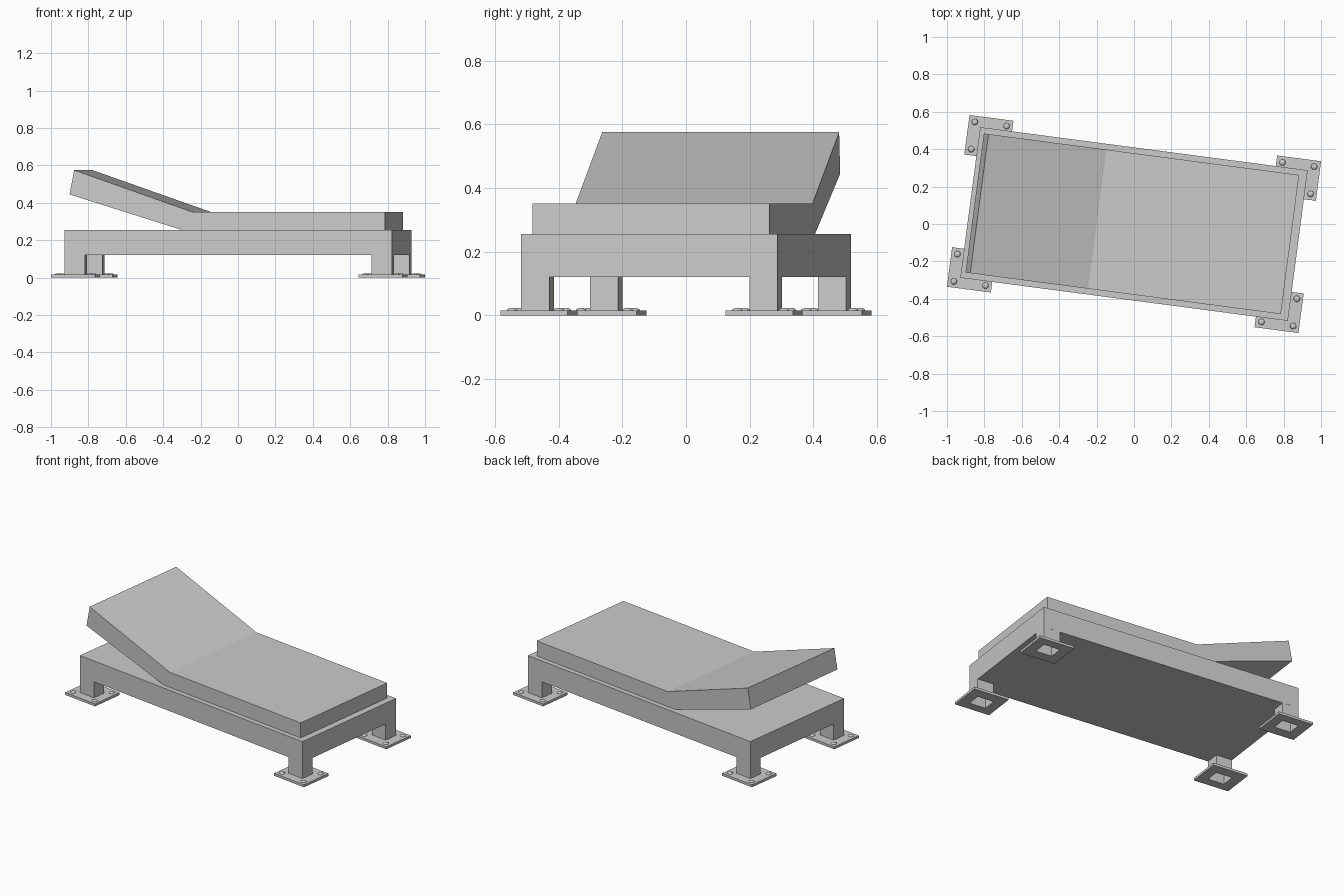
import bpy, bmesh, math
from mathutils import Matrix

if "Cube" in bpy.data.objects:
    bpy.data.objects.remove(bpy.data.objects["Cube"])

ROT = Matrix.Rotation(math.radians(-7.5), 4, 'Z')  # whole bed is turned slightly


def finish(bm, name):
    bmesh.ops.recalc_face_normals(bm, faces=bm.faces)
    me = bpy.data.meshes.new(name)
    bm.to_mesh(me)
    bm.free()
    ob = bpy.data.objects.new(name, me)
    bpy.context.collection.objects.link(ob)
    ob.matrix_world = ROT
    return ob


def ring(bm, cx, cy, hx, hy, z):
    return [bm.verts.new((cx + sx * hx, cy + sy * hy, z))
            for sx, sy in ((-1, -1), (1, -1), (1, 1), (-1, 1))]


def bridge(bm, a, b):
    for i in range(4):
        j = (i + 1) % 4
        bm.faces.new((a[i], a[j], b[j], b[i]))


# bed frame slab
bm = bmesh.new()
low, high = ring(bm, 0, 0, 0.883, 0.406, 0.12), ring(bm, 0, 0, 0.883, 0.406, 0.255)
bridge(bm, low, high)
bm.faces.new(low)
bm.faces.new(high)
finish(bm, "bed_frame")

# mattress with raised head end: side profile extruded across the width
profile = [(0.841, 0.255), (0.841, 0.352), (-0.198, 0.352),
           (-0.834, 0.575), (-0.859, 0.445), (-0.253, 0.255)]
bm = bmesh.new()
sides = [[bm.verts.new((x, y, z)) for x, z in profile] for y in (-0.375, 0.375)]
for s in sides:
    bm.faces.new(s)
for i in range(len(profile)):
    j = (i + 1) % len(profile)
    bm.faces.new((sides[0][i], sides[0][j], sides[1][j], sides[1][i]))
finish(bm, "mattress")

# corner legs: hollow post, drilled foot plate and four domed bolts
for xn, sx in (("left", -1), ("right", 1)):
    for yn, sy in (("front", -1), ("back", 1)):
        cx, cy = sx * 0.828, sy * 0.361
        bm = bmesh.new()
        hole_low = ring(bm, cx, cy, 0.055, 0.0445, 0)
        hole_top = ring(bm, cx, cy, 0.055, 0.0445, 0.016)
        post_top = ring(bm, cx, cy, 0.055, 0.0445, 0.12)
        px, py = sx * 0.8295, sy * 0.3565
        plate_low = ring(bm, px, py, 0.1185, 0.1065, 0)
        plate_top = ring(bm, px, py, 0.1185, 0.1065, 0.016)
        for a, b in ((hole_low, plate_low), (plate_low, plate_top),
                     (plate_top, hole_top), (hole_low, hole_top),
                     (hole_top, post_top)):
            bridge(bm, a, b)
        finish(bm, f"{yn}_{xn}_leg")

        bm = bmesh.new()
        for bx in (-0.0855, 0.0855):
            for by in (-0.0735, 0.0735):
                m = (Matrix.Translation((px + bx, py + by, 0.016))
                     @ Matrix.Diagonal((0.017, 0.017, 0.008, 1)))
                bmesh.ops.create_uvsphere(bm, u_segments=12, v_segments=6,
                                          radius=1, matrix=m)
        bolts = finish(bm, f"{yn}_{xn}_bolts")
        for p in bolts.data.polygons:
            p.use_smooth = True
